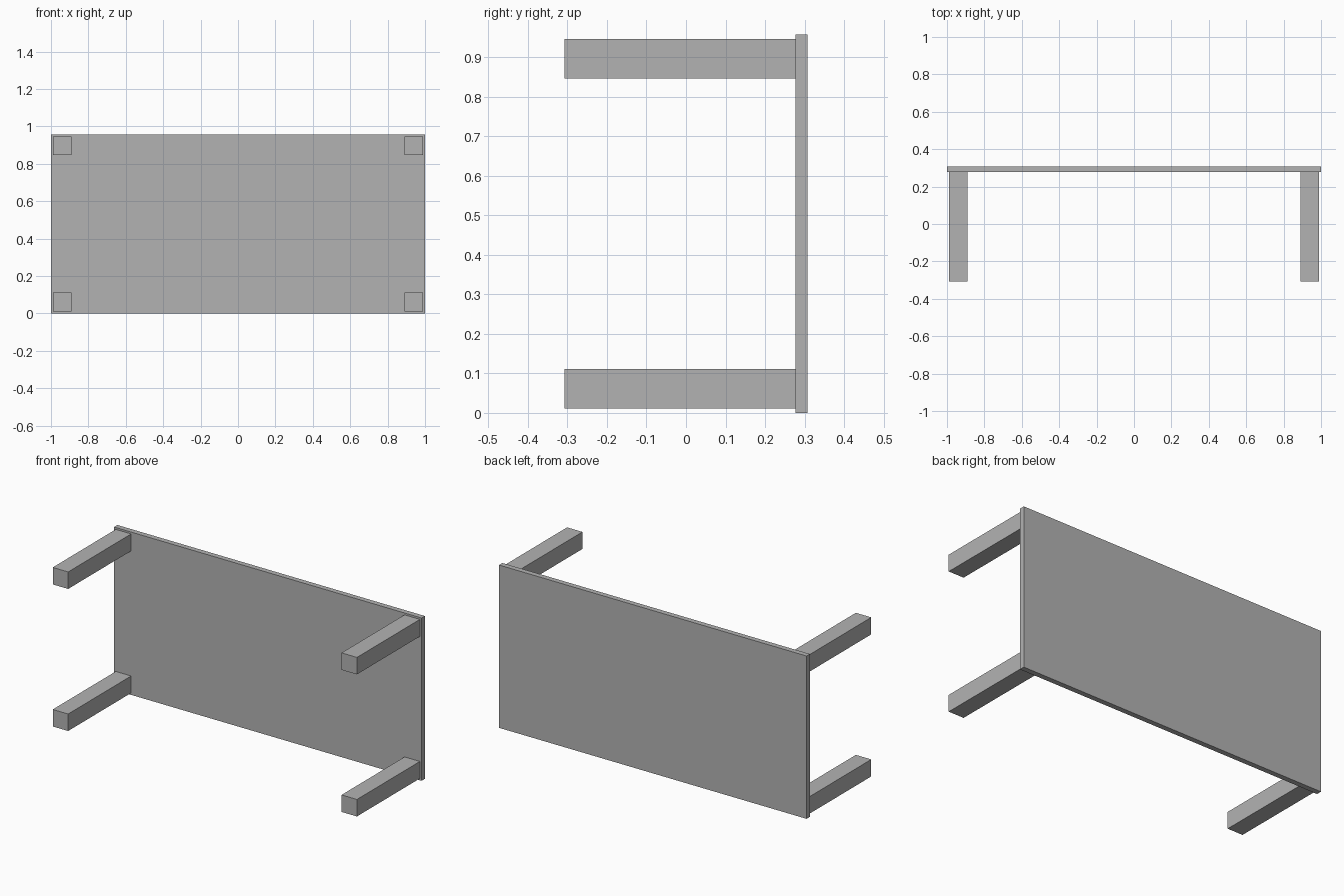
import bpy

cube = bpy.data.objects.get("Cube")
if cube:
    bpy.data.objects.remove(cube, do_unlink=True)

GREY = (0.45, 0.45, 0.45, 1.0)
grey = bpy.data.materials.new("plain grey")
grey.use_nodes = True
grey.diffuse_color = GREY
grey.node_tree.nodes["Principled BSDF"].inputs["Base Color"].default_value = GREY

HEIGHT = 0.957     # short side of the tabletop
BACK = 0.308       # half of the overall depth
THICK = 0.031      # tabletop thickness
LEG = 0.1          # square leg width
INSET = 0.011      # leg distance from the tabletop edge


def box(name, low, high):
    """Add a sharp-edged box spanning two opposite corners."""
    centre = [(a + b) / 2 for a, b in zip(low, high)]
    bpy.ops.mesh.primitive_cube_add(size=1, location=centre)
    obj = bpy.context.object
    obj.name = name
    obj.scale = [b - a for a, b in zip(low, high)]
    bpy.ops.object.transform_apply(location=False, rotation=False, scale=True)
    obj.data.materials.append(grey)
    return obj


# Tabletop, standing on its long edge
box("tabletop", (-1, BACK - THICK, 0), (1, BACK, HEIGHT))

# Four square legs reaching forward from the corners
for side, x in (("right", -1 + INSET), ("left", 1 - INSET - LEG)):
    for level, z in (("lower", INSET), ("upper", HEIGHT - INSET - LEG)):
        box(f"{level}_{side}_leg", (x, -BACK, z), (x + LEG, BACK - THICK, z + LEG))
